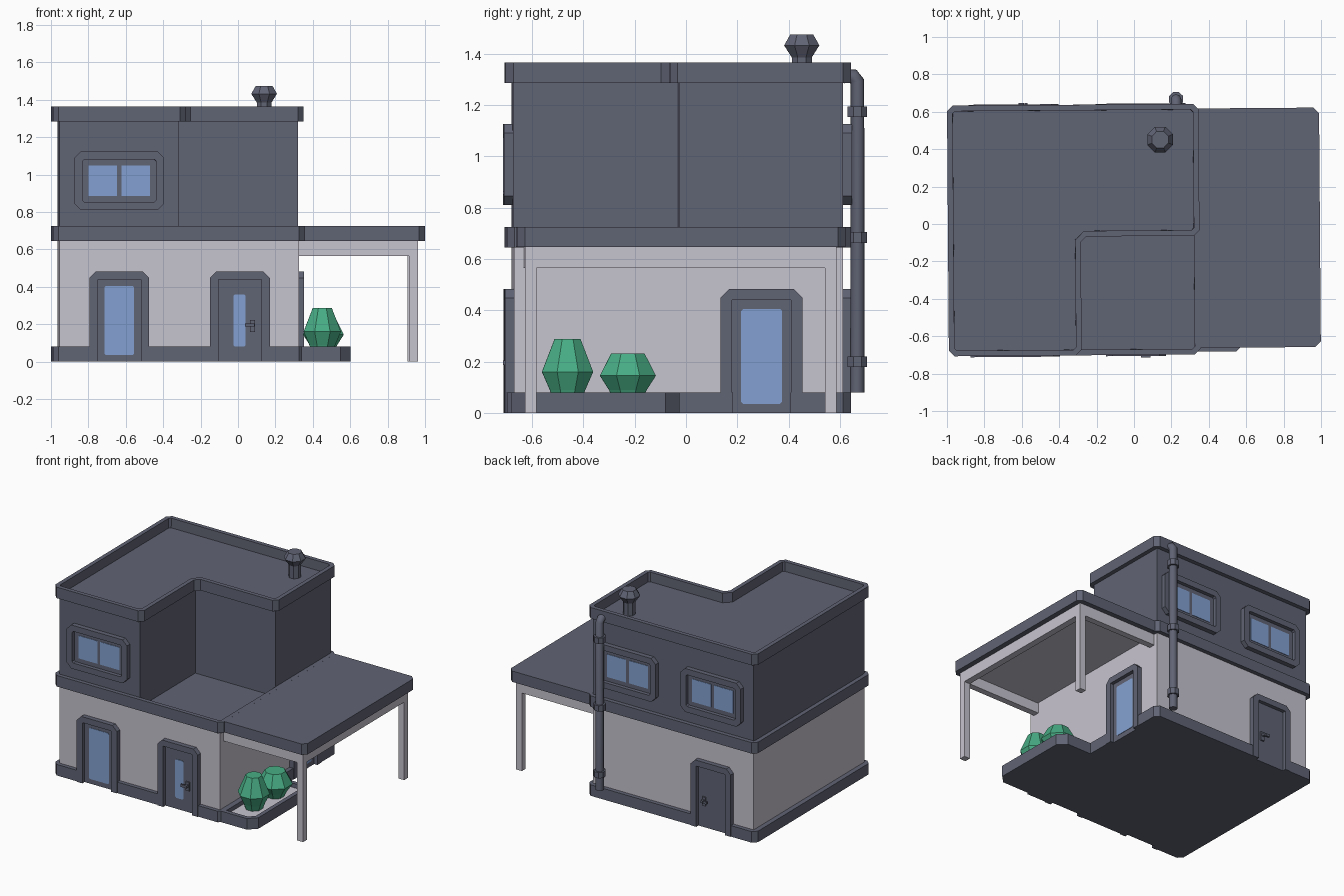
import bpy, bmesh, math
from mathutils import Matrix, Vector

if "Cube" in bpy.data.objects:
    bpy.data.objects.remove(bpy.data.objects["Cube"])

TURN = math.radians(0.43)   # the whole house sits very slightly turned


def material(name, rgb):
    m = bpy.data.materials.new(name)
    m.diffuse_color = (*rgb, 1)
    m.use_nodes = True
    m.node_tree.nodes["Principled BSDF"].inputs["Base Color"].default_value = m.diffuse_color
    return m


SLATE = material("slate grey", (0.118, 0.126, 0.175))
WALL = material("pale wall", (0.57, 0.55, 0.62))
GLASS = material("blue glass", (0.23, 0.36, 0.64))
LEAF = material("leaf green", (0.065, 0.42, 0.235))


def add(name, data, mats):
    for m in mats:
        data.materials.append(m)
    ob = bpy.data.objects.new(name, data)
    ob.rotation_euler.z = TURN
    bpy.context.collection.objects.link(ob)
    return ob


def outline(pts):
    """Points (x, y[, chamfer]) to a counter-clockwise outline with cut corners."""
    out = []
    for i, p in enumerate(pts):
        v = Vector(p[:2])
        c = p[2] if len(p) > 2 else 0
        if not c:
            out.append(v)
            continue
        for q in (pts[i - 1], pts[(i + 1) % len(pts)]):
            out.append(v + (Vector(q[:2]) - v).normalized() * c)
    area = sum(a.cross(b) for a, b in zip(out, out[1:] + out[:1]))
    return out if area > 0 else out[::-1]


def prism(name, pts, z0, z1, mat, M=Matrix(), rim=0, floor=0, floor_mat=None):
    """Extruded outline; with a rim, the top is sunk down to the floor height."""
    bm = bmesh.new()
    o = outline(pts)
    lo = [bm.verts.new((*p, z0)) for p in o]
    hi = [bm.verts.new((*p, z1)) for p in o]
    bm.faces.new(lo[::-1])
    top = bm.faces.new(hi)
    for i in range(len(o)):
        j = (i + 1) % len(o)
        bm.faces.new((lo[i], lo[j], hi[j], hi[i]))
    bm.normal_update()
    if rim:
        bmesh.ops.inset_region(bm, faces=[top], thickness=rim, use_even_offset=True)
        bmesh.ops.inset_region(bm, faces=[top], thickness=0.0005, depth=floor - z1,
                               use_even_offset=True)
        if floor_mat:
            top.material_index = 1
    bm.transform(M)
    me = bpy.data.meshes.new(name)
    bm.to_mesh(me)
    bm.free()
    return add(name, me, [mat] + ([floor_mat] if floor_mat else []))


def rect(x0, x1, y0, y1, c=0):
    return [(x0, y0, c), (x1, y0, c), (x1, y1, c), (x0, y1, c)]


def lathe(name, x, y, profile, mat, n=8):
    """Low-poly turned shape from (radius, z) rings."""
    bm = bmesh.new()
    rings = [[bm.verts.new((x + r * math.cos((k + .5) * math.tau / n),
                            y + r * math.sin((k + .5) * math.tau / n), z))
              for k in range(n)] for r, z in profile]
    bm.faces.new(rings[0][::-1])
    bm.faces.new(rings[-1])
    for a, b in zip(rings, rings[1:]):
        for k in range(n):
            j = (k + 1) % n
            bm.faces.new((a[k], a[j], b[j], b[k]))
    me = bpy.data.meshes.new(name)
    bm.to_mesh(me)
    bm.free()
    return add(name, me, [mat])


# Wall planes: local x runs along the wall, local y is up, local z points outward
def plane(u, out, origin):
    M = Matrix.Identity(4)
    for i, v in enumerate((u, (0, 0, 1), out, origin)):
        M.col[i][:3] = v
    return M


FRONT = plane((1, 0, 0), (0, -1, 0), (0, -0.672, 0))
RIGHT = plane((0, 1, 0), (1, 0, 0), (0.32, 0, 0))
BACK = plane((-1, 0, 0), (0, 1, 0), (0, 0.61, 0))


def window(name, M, u):
    prism(name + "_frame", rect(u - .24, u + .24, .81, 1.125, .035), -.02, .034, SLATE, M,
          rim=.043, floor=.008)
    for k, s in (("left", -1), ("right", 1)):
        c = u + s * .0875
        prism(f"{name}_{k}_pane", rect(c - .076, c + .076, .885, 1.05), .006, .011, GLASS, M)


def door(name, M, u, glass=None, handle=0):
    a, b = .16, .115
    prism(name + "_surround", [(u - a, 0), (u - a, .483, .035), (u + a, .483, .035), (u + a, 0),
                               (u + b, 0), (u + b, .44), (u - b, .44), (u - b, 0)],
          -.02, .034, SLATE, M)
    prism(name + "_panel", rect(u - b, u + b, 0, .44), -.02, .008, SLATE, M)
    if glass:
        x0, x1, z0, z1 = glass
        prism(name + "_glass", rect(u + x0, u + x1, z0, z1, .008), .006, .011, GLASS, M)
    if handle:
        h = u + handle * .067
        prism(name + "_handle_plate", rect(h - .014, h + .014, .158, .222), .005, .018, SLATE, M)
        prism(name + "_handle_stem", rect(h - .008, h + .008, .187, .205), .015, .04, SLATE, M)
        end = h - handle * .04
        prism(name + "_handle_lever", rect(min(end, h + .01), max(end, h + .01), .187, .205),
              .03, .042, SLATE, M)


# Ground floor, and a base band notched at each door
prism("ground_floor_walls", rect(-.96, .32, -.672, .61), .01, .65, WALL)
base = [(-.995, -.70, .03)]
for u in (-.64, .005):
    base += [(u - .115, -.70), (u - .115, -.672), (u + .115, -.672), (u + .115, -.70)]
base += [(.35, -.70, .03), (.35, .18), (.32, .18), (.32, .405), (.35, .405), (.35, .64, .03),
         (-.525, .64), (-.525, .61), (-.755, .61), (-.755, .64), (-.995, .64, .03)]
prism("base_band", base, 0, .08, SLATE)

# Terrace ledge, L-shaped upper floor and its parapet roof
prism("terrace_ledge", rect(-.995, .35, -.70, .64, .03), .645, .725, SLATE, rim=.03, floor=.655)


def ell(o):
    c = .03 if o else 0
    return [(-.96 - o, -.672 - o * .8, c), (-.32 + o, -.672 - o * .8, c), (-.32 + o, -.03 - o, c),
            (.32 + o * .85, -.03 - o, c), (.32 + o * .85, .61 + o * .85, c),
            (-.96 - o, .61 + o * .85, c)]


prism("upper_floor_walls", ell(0), .65, 1.29, SLATE)
prism("roof_parapet", ell(.035), 1.285, 1.365, SLATE, rim=.03, floor=1.295)

# Doors and windows
door("front_glass_door", FRONT, -.64, (-.08, .08, .035, .405))
door("front_door", FRONT, .005, (-.035, .03, .08, .36), 1)
door("side_glass_door", RIGHT, .292, (-.08, .08, .035, .405))
door("back_door", BACK, .64, None, -1)
window("front_window", FRONT, -.64)
window("back_window_a", BACK, .64)
window("back_window_b", BACK, -.04)

# Carport: slab, pale ceiling, beams and posts
prism("carport_roof", [(.33, -.665), (.994, -.665, .03), (.994, .615, .03), (.33, .615)],
      .646, .7248, SLATE)
prism("carport_ceiling", rect(.325, .955, -.63, .58), .638, .65, WALL)
prism("carport_outer_beam", rect(.91, .957, -.635, .58), .565, .648, WALL)
for side, y in (("front", -.635), ("back", .535)):
    prism(f"carport_{side}_beam", rect(.31, .92, y, y + .045), .565, .648, WALL)
    prism(f"carport_{side}_post", rect(.91, .957, y, y + .045), 0, .57, WALL)

# Planter and bushes
prism("planter", [(.33, -.685), (.597, -.685, .055), (.597, -.03, .055), (.33, -.03)],
      0, .08, SLATE, rim=.03, floor=.05, floor_mat=WALL)
lathe("tall_bush", .447, -.465, [(.06, .05), (.075, .09), (.108, .16), (.055, .287)], LEAF)
lathe("low_bush", .455, -.23, [(.06, .05), (.08, .09), (.118, .145), (.07, .232)], LEAF)

# Roof vent
lathe("roof_vent", .143, .45, [(.042, 1.29), (.042, 1.385), (.074, 1.432), (.048, 1.475)], SLATE)

# Downpipe with an elbow into the parapet, and three collars
cu = bpy.data.curves.new("downpipe", 'CURVE')
cu.dimensions = '3D'
cu.bevel_depth, cu.bevel_resolution, cu.use_fill_caps = .028, 2, True
path = [(.666, .08), (.666, 1.29), (.65, 1.312), (.615, 1.312)]
sp = cu.splines.new('POLY')
sp.points.add(len(path) - 1)
for p, (y, z) in zip(sp.points, path):
    p.co = (.23, y, z, 1)
add("downpipe", cu, [SLATE])
for i, z in enumerate((.178, .662, 1.152)):
    lathe(f"downpipe_collar_{i + 1}", .23, .666, [(.041, z), (.041, z + .042)], SLATE)
